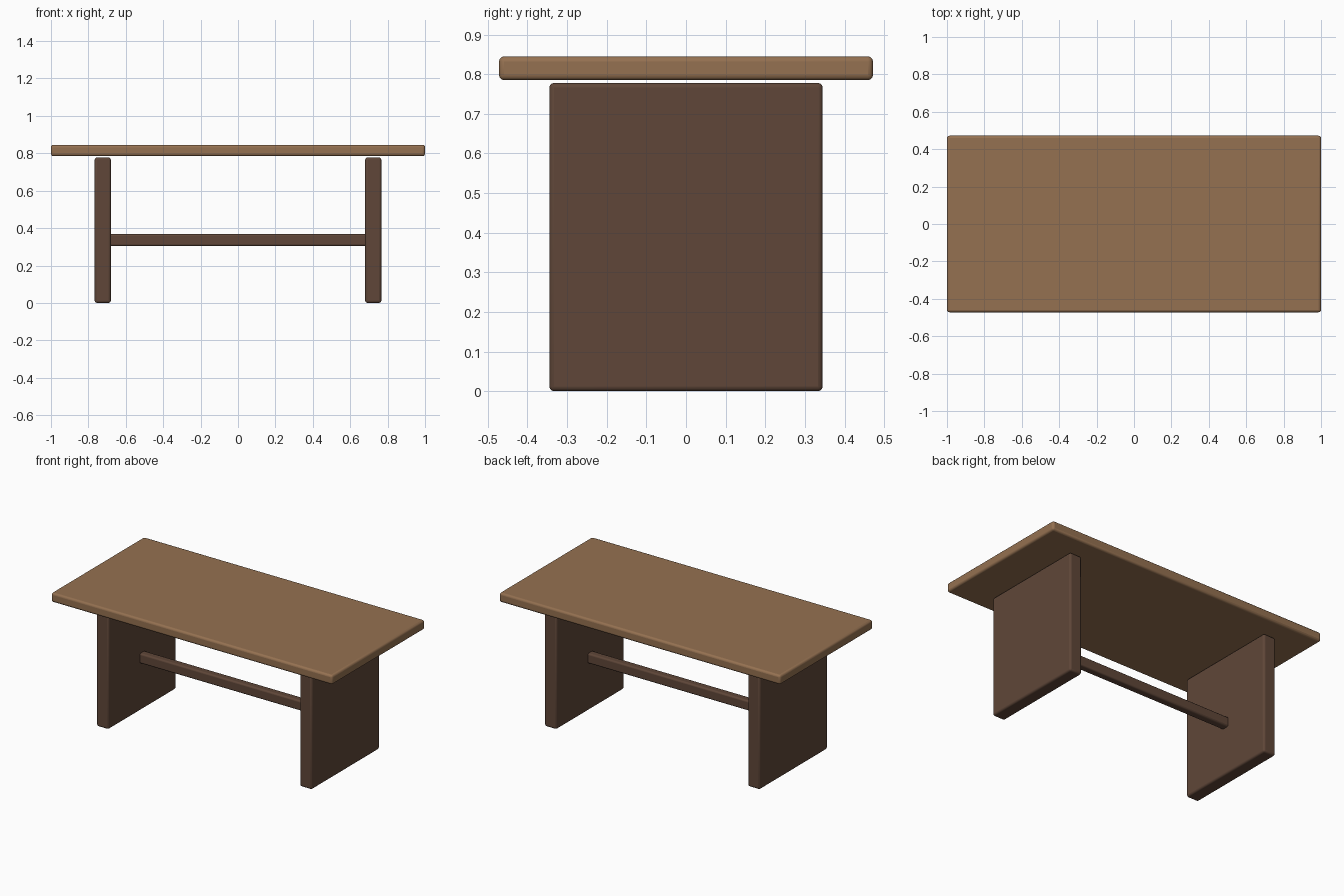
import bpy

if "Cube" in bpy.data.objects:
    bpy.data.objects.remove(bpy.data.objects["Cube"])


def material(name, color):
    m = bpy.data.materials.new(name)
    m.diffuse_color = color
    m.use_nodes = True
    m.node_tree.nodes["Principled BSDF"].inputs["Base Color"].default_value = m.diffuse_color
    return m


top_wood = material("top_wood", (0.30, 0.165, 0.082, 1))
leg_wood = material("leg_wood", (0.115, 0.062, 0.040, 1))


def rounded_box(name, center, size, bevel, mat):
    bpy.ops.mesh.primitive_cube_add(size=1, location=center)
    ob = bpy.context.object
    ob.name = name
    ob.scale = size
    bpy.ops.object.transform_apply(location=False, rotation=False, scale=True)
    b = ob.modifiers.new("bevel", 'BEVEL')
    b.width = bevel
    b.segments = 3
    ob.data.materials.append(mat)
    bpy.ops.object.shade_smooth_by_angle()
    return ob


# Tabletop slab
rounded_box("tabletop", (0, 0, 0.815), (2.0, 0.944, 0.06), 0.013, top_wood)

# Two panel legs, just below the top
for side, label in ((-1, "left"), (1, "right")):
    rounded_box(label + "_leg_panel", (side * 0.723, 0, 0.389),
                (0.086, 0.69, 0.778), 0.012, leg_wood)

# Stretcher bar between the panels
rounded_box("stretcher", (0, 0, 0.336), (1.40, 0.05, 0.064), 0.01, leg_wood)
